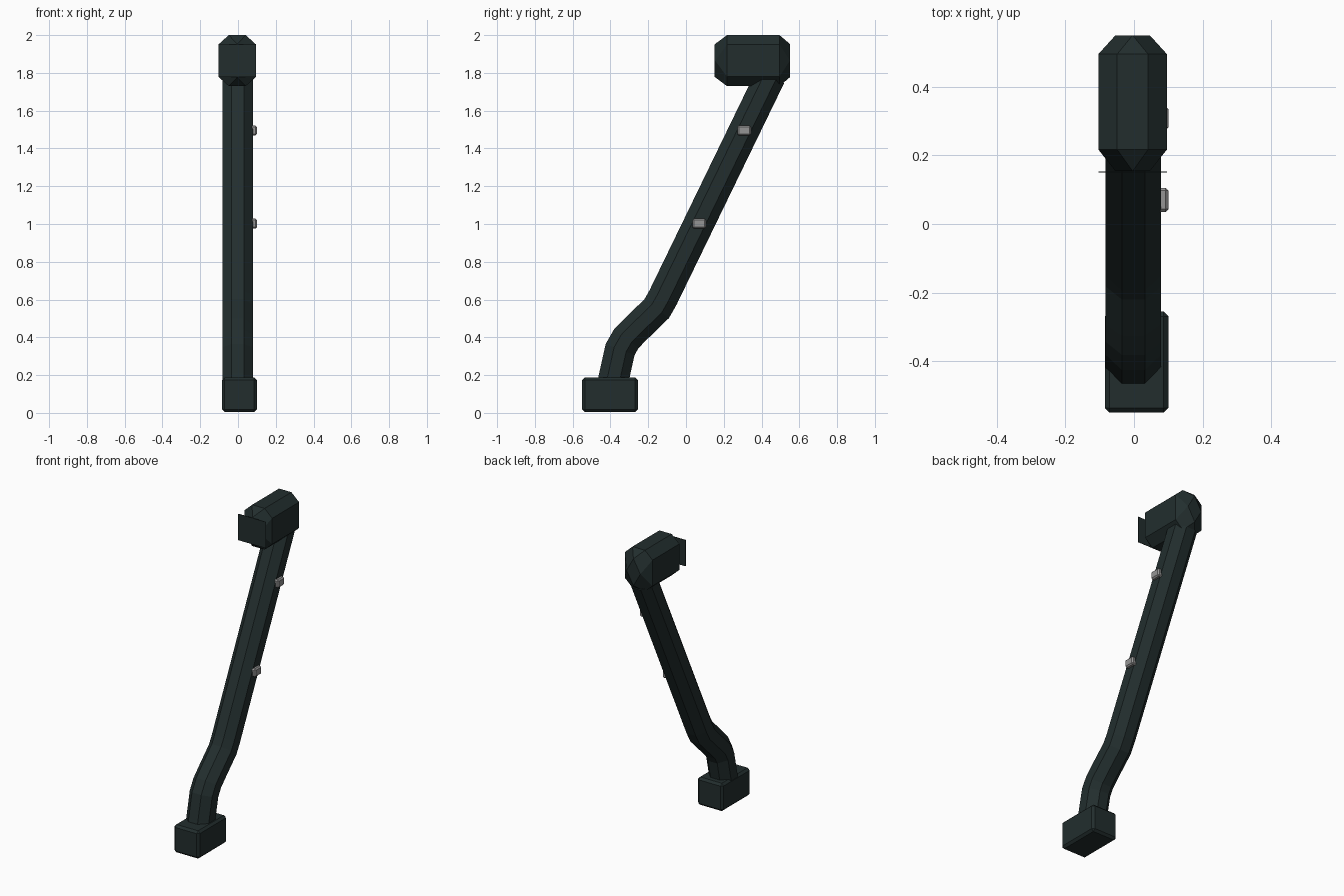
import bpy, bmesh, math
from mathutils import Vector

if "Cube" in bpy.data.objects:
    bpy.data.objects.remove(bpy.data.objects["Cube"])


def material(name, rgb):
    m = bpy.data.materials.new(name)
    m.diffuse_color = (*rgb, 1)
    m.use_nodes = True
    m.node_tree.nodes["Principled BSDF"].inputs["Base Color"].default_value = m.diffuse_color
    return m


dark = material("dark green metal", (0.016, 0.027, 0.027))
grey = material("light grey", (0.30, 0.30, 0.30))


def finish(name, bm, mat):
    bmesh.ops.recalc_face_normals(bm, faces=bm.faces)
    me = bpy.data.meshes.new(name)
    bm.to_mesh(me)
    bm.free()
    me.materials.append(mat)
    ob = bpy.data.objects.new(name, me)
    bpy.context.collection.objects.link(ob)
    return ob


def bevel_box(name, lo, hi, width, mat):
    bm = bmesh.new()
    bmesh.ops.create_cube(bm, size=1)
    for v in bm.verts:
        v.co = [(lo[i] + hi[i]) / 2 + v.co[i] * (hi[i] - lo[i]) for i in range(3)]
    bmesh.ops.bevel(bm, geom=bm.edges[:], offset=width, segments=1,
                    affect='EDGES', profile=0.5)
    return finish(name, bm, mat)


# Base block
bevel_box("base", (-0.085, -0.55, 0.005), (0.10, -0.255, 0.187), 0.014, dark)

# Bent octagonal pole, mitred at every path point
path = [Vector((-0.002, y, z)) for y, z in
        [(-0.402, 0.10), (-0.381, 0.19), (-0.349, 0.335), (-0.316, 0.393),
         (-0.268, 0.442), (-0.155, 0.552), (-0.122, 0.61), (0.446, 1.78)]]
bm = bmesh.new()
rings = []
R = 0.081 / math.cos(math.pi / 8)
for i, p in enumerate(path):
    a = (p - path[i - 1]).normalized() if i else (path[1] - p).normalized()
    b = (path[i + 1] - p).normalized() if i < len(path) - 1 else a
    t = (a + b).normalized()
    side = Vector((0, t.z, -t.y)) / t.dot(a)
    ring = []
    for k in range(8):
        ang = math.pi / 8 + k * math.pi / 4
        ring.append(bm.verts.new(p + Vector((R * math.cos(ang), 0, 0)) + side * R * math.sin(ang)))
    rings.append(ring)
for r, s in zip(rings, rings[1:]):
    for k in range(8):
        bm.faces.new((r[k], r[(k + 1) % 8], s[(k + 1) % 8], s[k]))
bm.faces.new(rings[0])
bm.faces.new(rings[-1])
finish("pole", bm, dark)

# Head: octagonal body with tapered ends closing on a diamond
octagon = [(0.045, 0.135), (0.1, 0.085), (0.1, -0.085), (0.045, -0.135),
           (-0.045, -0.135), (-0.1, -0.085), (-0.1, 0.085), (-0.045, 0.135)]
diamond = [(0.05, 0), (0, -0.088), (-0.05, 0), (0, 0.088)]
bm = bmesh.new()


def section(points, y):
    return [bm.verts.new((x - 0.004, y, z + 1.865)) for x, z in points]


front, back = section(octagon, 0.217), section(octagon, 0.495)
for k in range(8):
    bm.faces.new((front[k], front[(k + 1) % 8], back[(k + 1) % 8], back[k]))
for body, y in ((front, 0.154), (back, 0.55)):
    tip = section(diamond, y)
    bm.faces.new(tip)
    for k in range(4):
        a, b, c = body[2 * k + 1], body[(2 * k + 2) % 8], body[(2 * k + 3) % 8]
        bm.faces.new((a, b, tip[k]))
        bm.faces.new((b, c, tip[(k + 1) % 4], tip[k]))
finish("head", bm, dark)

# Thin square plate on the front of the head
bm = bmesh.new()
bmesh.ops.create_cube(bm, size=1)
for v in bm.verts:
    v.co = (-0.004 + v.co.x * 0.2, 0.152 + v.co.y * 0.003, 1.865 + v.co.z * 0.172)
finish("front_plate", bm, dark)

# Two small buttons on the right side of the pole
for name, y, z in (("lower_button", 0.07, 1.002), ("upper_button", 0.308, 1.495)):
    bevel_box(name, (0.06, y - 0.035, z - 0.027), (0.10, y + 0.035, z + 0.027), 0.008, grey)
